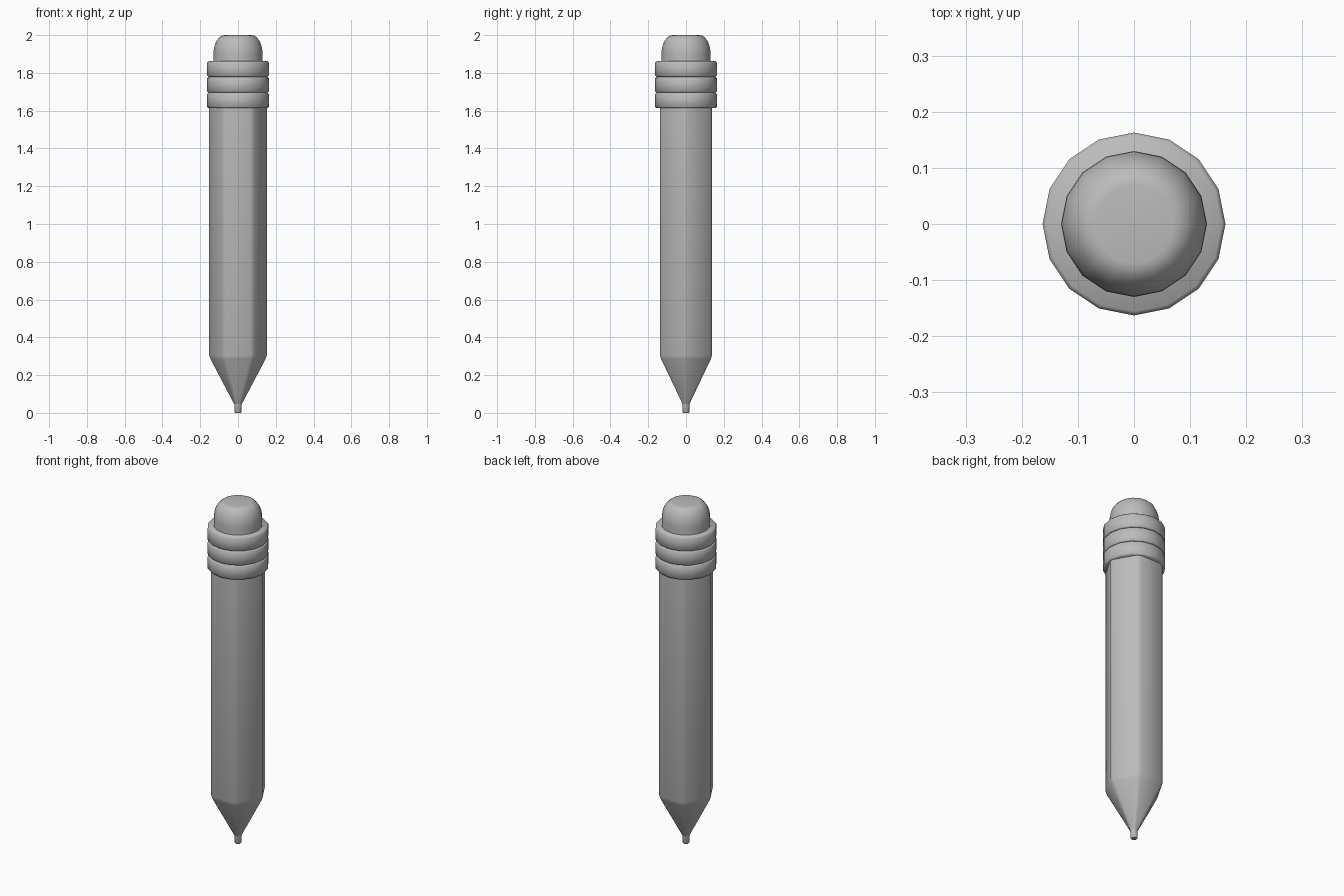
import bpy, bmesh
from math import pi, sin, cos, radians

cube = bpy.data.objects.get("Cube")
if cube:
    bpy.data.objects.remove(cube, do_unlink=True)

grey = bpy.data.materials.new("plain_grey")
grey.use_nodes = True
grey.diffuse_color = (0.5, 0.5, 0.5, 1)
grey.node_tree.nodes["Principled BSDF"].inputs["Base Color"].default_value = (0.5, 0.5, 0.5, 1)


def stack(name, profile, outline, angle):
    """Loft a unit outline through (radius, height) steps and cap both ends."""
    bm = bmesh.new()
    rings = [[bm.verts.new((r * x, r * y, z)) for x, y in outline] for r, z in profile]
    n = len(outline)
    for low, high in zip(rings, rings[1:]):
        for i in range(n):
            j = (i + 1) % n
            bm.faces.new((low[i], low[j], high[j], high[i]))
    bm.faces.new(rings[0][::-1])
    bm.faces.new(rings[-1])
    mesh = bpy.data.meshes.new(name)
    bm.to_mesh(mesh)
    bm.free()
    mesh.materials.append(grey)
    obj = bpy.data.objects.new(name, mesh)
    bpy.context.collection.objects.link(obj)
    bpy.ops.object.select_all(action="DESELECT")
    obj.select_set(True)
    bpy.context.view_layer.objects.active = obj
    bpy.ops.object.shade_smooth_by_angle(angle=radians(angle))
    return obj


def circle(n):
    return [(cos(2 * pi * i / n), sin(2 * pi * i / n)) for i in range(n)]


# Hexagon with narrowly chamfered corners
corners = circle(6)
cut = 0.08
hexagon = []
for i, (x, y) in enumerate(corners):
    for px, py in (corners[i - 1], corners[(i + 1) % 6]):
        hexagon.append((x + cut * (px - x), y + cut * (py - y)))

# Shaft with sharpened end
stack("shaft", [(0.02, 0.045), (0.152, 0.285), (0.159, 0.305), (0.159, 1.63)], hexagon, 50)

# Lead tip
stack("lead_tip", [(0.015, 0), (0.019, 0.005), (0.019, 0.07)], circle(16), 50)

# Three bevelled ferrule bands
height, bevel = 0.083, 0.007
for k, place in enumerate(("lower", "middle", "upper")):
    z = 1.613 + k * height
    stack(place + "_band", [(0.163 - bevel, z), (0.163, z + bevel),
                            (0.163, z + height - bevel), (0.163 - bevel, z + height)],
          circle(16), 50)

# Rounded eraser
dome = [(0.07 + 0.06 * cos(a), 1.9 + 0.1 * sin(a)) for a in (i * pi / 16 for i in range(9))]
stack("eraser", [(0.13, 1.85)] + dome, circle(16), 50)
